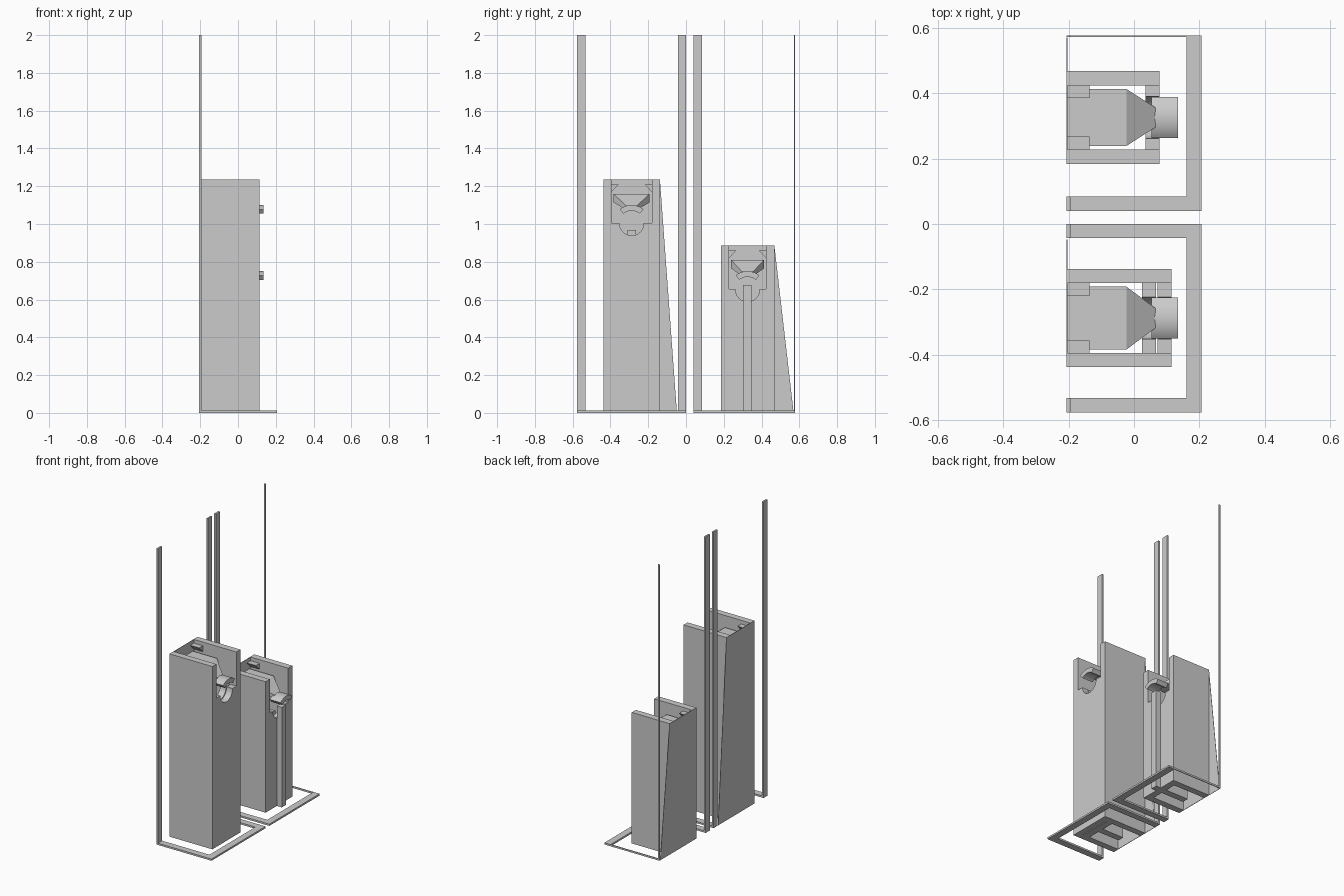
import bpy, bmesh, math
from mathutils import Vector

old = bpy.data.objects.get("Cube")
if old:
    bpy.data.objects.remove(old, do_unlink=True)

grey = bpy.data.materials.new("light_grey")
grey.use_nodes = True
COLOR = (0.6, 0.6, 0.6, 1)
grey.diffuse_color = COLOR
grey.node_tree.nodes["Principled BSDF"].inputs["Base Color"].default_value = COLOR


def finish(name, bm):
    bmesh.ops.recalc_face_normals(bm, faces=bm.faces)
    mesh = bpy.data.meshes.new(name)
    bm.to_mesh(mesh)
    bm.free()
    mesh.materials.append(grey)
    obj = bpy.data.objects.new(name, mesh)
    bpy.context.collection.objects.link(obj)
    return obj


def box(name, x, y, z):
    bm = bmesh.new()
    bmesh.ops.create_cube(bm, size=1)
    for v in bm.verts:
        v.co = Vector([a + (b - a) * (c + 0.5) for (a, b), c in zip((x, y, z), v.co)])
    return finish(name, bm)


def prism(name, profile, x0, x1):
    """Extrude a (y, z) profile along x."""
    bm = bmesh.new()
    face = bm.faces.new([bm.verts.new((x0, y, z)) for y, z in profile])
    out = bmesh.ops.extrude_face_region(bm, geom=[face])
    moved = [v for v in out["geom"] if isinstance(v, bmesh.types.BMVert)]
    bmesh.ops.translate(bm, verts=moved, vec=(x1 - x0, 0, 0))
    return finish(name, bm)


def arc(cy, cz, r, a0, a1, n):
    steps = [math.radians(a0 + (a1 - a0) * i / n) for i in range(n + 1)]
    return [(cy + r * math.cos(a), cz + r * math.sin(a)) for a in steps]


BACK = -0.206
FRAME_H = 0.012


def frame(tag, lo, hi):
    """Ground frame with two tall posts; lo and hi are y ranges of its side strips."""
    box(tag + "_frame_end", (0.16, 0.206), (lo[0], hi[1]), (0, FRAME_H))
    for side, y in (("right", lo), ("left", hi)):
        box(f"{tag}_frame_{side}", (BACK, 0.16), y, (0, FRAME_H))
        box(f"{tag}_post_{side}", (BACK, -0.194), y, (0, 2))


def cabinet(tag, cy, top, half, inner, end, panels, fin_y):
    # side walls and triangular brackets
    for s, side in ((-1, "right"), (1, "left")):
        y = sorted((cy + s * inner, cy + s * half))
        box(f"{tag}_wall_{side}", (BACK, end), y, (0, top))
        w = cy + s * inner
        prism(f"{tag}_bracket_{side}",
              [(w, top - 0.025), (w - s * 0.039, top - 0.025), (w, top - 0.065)],
              BACK, -0.136)
    # thin rear sheet and its sloping fin
    box(tag + "_rear_sheet", (BACK, BACK + 0.003), (cy - inner, cy + inner), (0, top))
    prism(tag + "_rear_fin", [(cy + half, 0), (fin_y, 0), (cy + half, top)],
          BACK, BACK + 0.002)
    # front panels with a round notch
    ledge = top - 0.23
    notch = arc(cy, ledge - 0.002, 0.064, 0, -180, 20)
    profile = ([(cy - inner, 0), (cy + inner, 0), (cy + inner, ledge), (cy + 0.064, ledge)]
               + notch + [(cy - 0.064, ledge), (cy - inner, ledge)])
    for i, x in enumerate(panels):
        prism(f"{tag}_front_panel_{i + 1}", profile, x, x + 0.043)
    # inner rib
    box(tag + "_inner_rib", (-0.136, panels[0]), (cy - 0.022, cy + 0.022), (0, top - 0.268))
    # chute: flat block tapering forward to a narrow lip
    bm = bmesh.new()
    w = inner - 0.011
    rings = []
    for x, h, zt, zb in ((BACK, w, 0.075, 0.12), (-0.023, w, 0.075, 0.12),
                         (0.066, 0.03, 0.137, 0.16)):
        rings.append([bm.verts.new((x, cy + s * h, top - z))
                      for s, z in ((-1, zb), (1, zb), (1, zt), (-1, zt))])
    bm.faces.new(rings[0])
    bm.faces.new(rings[-1])
    for a, b in zip(rings, rings[1:]):
        for i in range(4):
            j = (i + 1) % 4
            bm.faces.new((a[i], a[j], b[j], b[i]))
    finish(tag + "_chute", bm)
    # arched spout
    cz = top - 0.235
    spout = prism(tag + "_spout",
                  arc(cy, cz, 0.1, 51.3, 128.7, 16) + arc(cy, cz, 0.07, 128.7, 51.3, 16),
                  0.053, 0.134)
    bpy.ops.object.select_all(action="DESELECT")
    spout.select_set(True)
    bpy.context.view_layer.objects.active = spout
    bpy.ops.object.shade_smooth_by_angle(angle=math.radians(30))


# tall unit
frame("tall", (-0.577, -0.533), (-0.043, 0))
cabinet("tall", -0.288, 1.235, 0.15, 0.107, 0.115, (0.024, 0.072), -0.048)

# short unit, with a front bar below the spout
frame("short", (0.04, 0.084), (0.572, 0.577))
cabinet("short", 0.326, 0.885, 0.142, 0.098, 0.078, (0.035,), 0.57)
box("short_front_bar", (0.078, 0.115), (0.303, 0.347), (0, 0.676))
